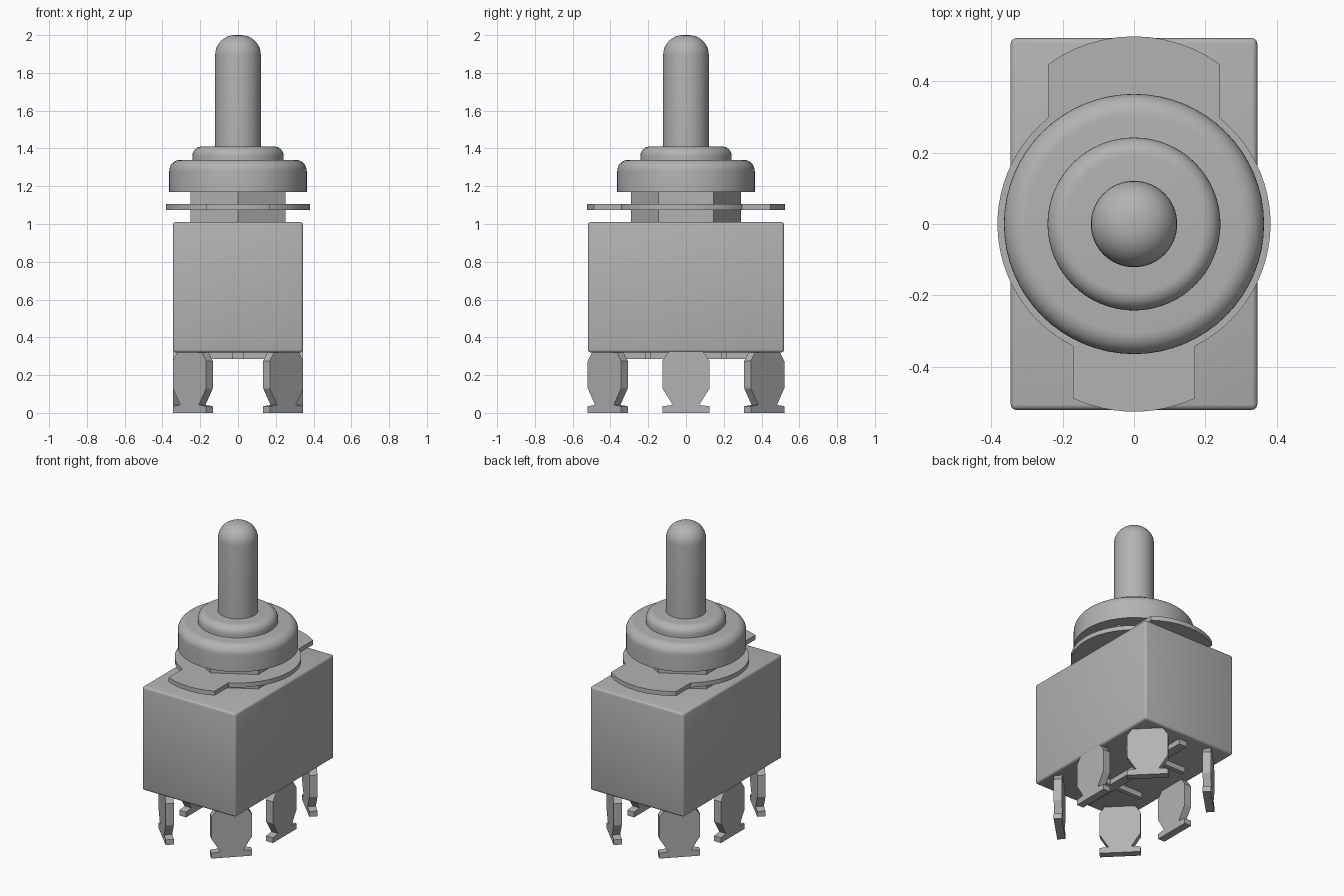
import bpy, bmesh, math
from mathutils import Matrix, Vector

if "Cube" in bpy.data.objects:
    bpy.data.objects.remove(bpy.data.objects["Cube"], do_unlink=True)

grey = bpy.data.materials.new("light grey")
grey.use_nodes = True
colour = (0.45, 0.45, 0.45, 1)
grey.diffuse_color = colour
grey.node_tree.nodes["Principled BSDF"].inputs["Base Color"].default_value = colour


def finish(name, bm, smooth=False):
    bmesh.ops.recalc_face_normals(bm, faces=bm.faces)
    mesh = bpy.data.meshes.new(name)
    bm.to_mesh(mesh)
    bm.free()
    mesh.materials.append(grey)
    ob = bpy.data.objects.new(name, mesh)
    bpy.context.scene.collection.objects.link(ob)
    if smooth:
        bpy.ops.object.select_all(action="DESELECT")
        ob.select_set(True)
        bpy.context.view_layer.objects.active = ob
        bpy.ops.object.shade_smooth_by_angle(angle=math.radians(35))
    return ob


def box(name, size, centre, bevel=0):
    bm = bmesh.new()
    bmesh.ops.create_cube(bm, size=1, matrix=Matrix.Translation(centre) @ Matrix.Diagonal((*size, 1)))
    if bevel:
        bmesh.ops.bevel(bm, geom=bm.edges[:], offset=bevel, segments=3, profile=0.5, affect="EDGES")
    return finish(name, bm, bool(bevel))


def prism(name, outline, depth, matrix):
    """Extrude a closed 2D outline along its local z, then place it."""
    bm = bmesh.new()
    face = bm.faces.new([bm.verts.new((x, y, 0)) for x, y in outline])
    new = bmesh.ops.extrude_face_region(bm, geom=[face])["geom"]
    bmesh.ops.translate(bm, vec=(0, 0, depth), verts=[v for v in new if isinstance(v, bmesh.types.BMVert)])
    bmesh.ops.transform(bm, matrix=matrix, verts=bm.verts)
    return finish(name, bm)


def rounded_cylinder(name, radius, bottom, top, rounding):
    """Upright round part with its top rim rounded over."""
    bm = bmesh.new()
    bmesh.ops.create_cone(bm, cap_ends=True, segments=64, radius1=radius, radius2=radius,
                          depth=top - bottom, matrix=Matrix.Translation((0, 0, (top + bottom) / 2)))
    rim = [e for e in bm.edges if all(v.co.z > top - 0.001 for v in e.verts)]
    bmesh.ops.bevel(bm, geom=rim, offset=rounding, segments=8, profile=0.5, affect="EDGES")
    return finish(name, bm, True)


def arc(cx, cy, radius, start, end, steps):
    return [(cx + radius * math.cos(start + (end - start) * i / steps),
             cy + radius * math.sin(start + (end - start) * i / steps)) for i in range(steps + 1)]


# Housing, hexagonal neck, collar and lever
box("housing", (0.69, 1.04, 0.69), (0, 0, 0.665), 0.015)
hexagon = arc(0, 0, 0.29, math.pi / 2, math.pi / 2 + math.tau, 6)[:-1]
prism("hex_neck", hexagon, 0.17, Matrix.Translation((0, 0, 1.005)))
rounded_cylinder("collar", 0.364, 1.17, 1.34, 0.06)
rounded_cylinder("collar_step", 0.242, 1.33, 1.41, 0.05)
rounded_cylinder("lever", 0.121, 1.40, 2.0, 0.105)

# Washer outline: round sides with a wide back tab and a narrow front tab
R, TAB = 0.382, 0.41
back, front = math.acos(0.24 / R), math.acos(0.17 / R)
back_tip, front_tip = math.acos(0.24 / TAB), math.acos(0.17 / TAB)
reach = 0.525 - TAB
outline = (arc(0, 0, R, -front, back, 24)
           + arc(0, reach, TAB, back_tip, math.pi - back_tip, 12)
           + arc(0, 0, R, math.pi - back, math.pi + front, 24)
           + arc(0, -reach, TAB, math.pi + front_tip, math.tau - front_tip, 12))
prism("tab_washer", outline, 0.03, Matrix.Translation((0, 0, 1.075)))

# Six flat terminals: corner ones turned diagonally, middle ones facing sideways
half = [(0.125, 0), (0.125, 0.035), (0.07, 0.042), (0.125, 0.13), (0.125, 0.275), (0.09, 0.325)]
blade = half + [(-x, z) for x, z in reversed(half)]
THICK = 0.05
for sx, side in ((1, "left"), (-1, "right")):
    for sy, place in ((-1, "front"), (0, "middle"), (1, "back")):
        outward = Vector((sx, sy, 0)).normalized()
        across = Vector((-outward.y, outward.x, 0))
        centre = Vector((sx * (0.257 if sy else 0.345), sy * 0.432, 0)) - outward * THICK
        frame = Matrix((across, (0, 0, 1), outward)).transposed().to_4x4()
        prism(f"{place}_{side}_terminal", blade, THICK, Matrix.Translation(centre) @ frame)

# Ribs on the underside
box("long_rib", (0.06, 0.92, 0.04), (0, 0, 0.305))
for sy, place in ((-1, "front"), (1, "back")):
    box(f"{place}_cross_rib", (0.44, 0.03, 0.04), (0, sy * 0.2, 0.305))
